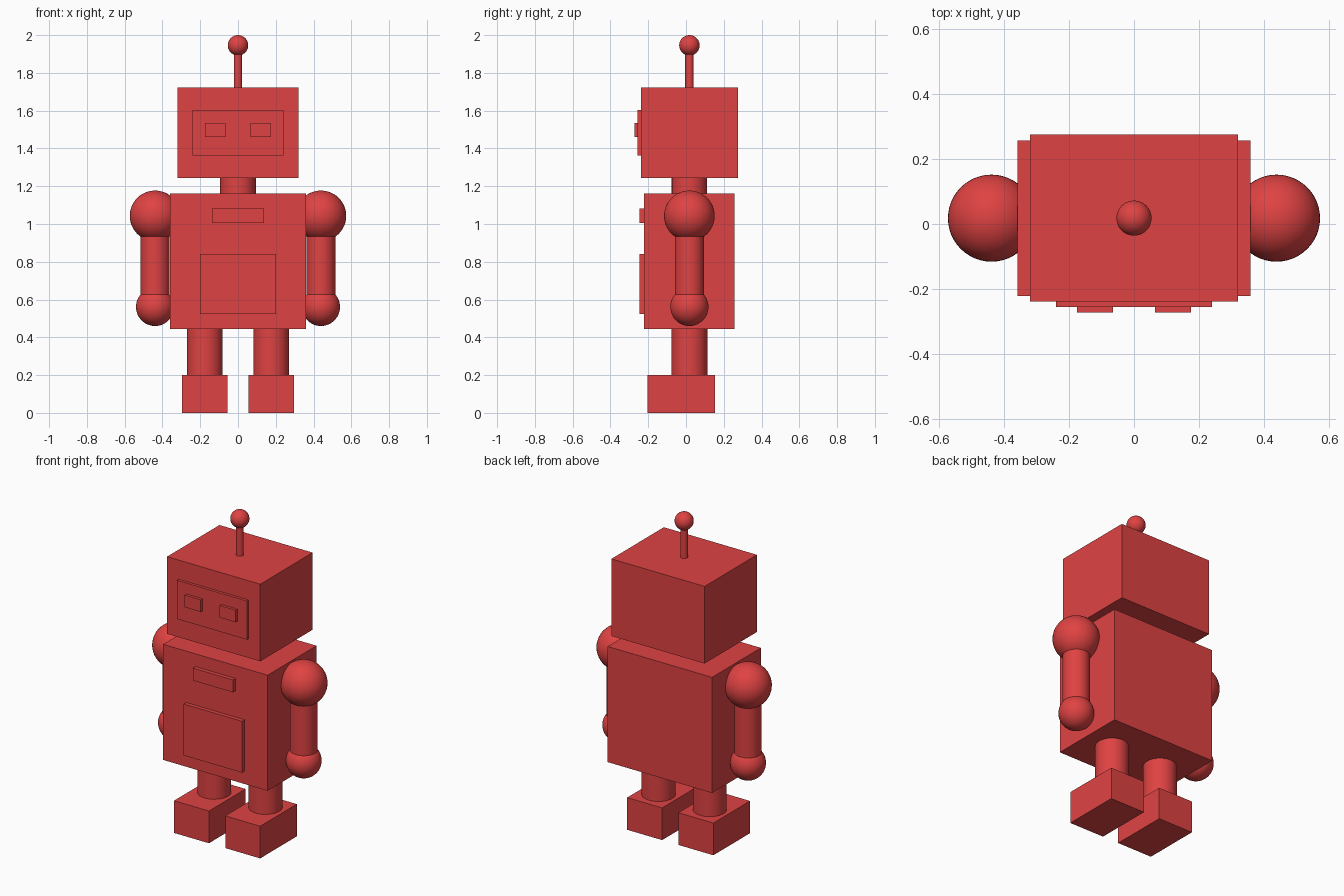
import bpy

if "Cube" in bpy.data.objects:
    bpy.data.objects.remove(bpy.data.objects["Cube"])

red = bpy.data.materials.new("red")
red.diffuse_color = (0.74, 0.055, 0.055, 1)
red.use_nodes = True
red.node_tree.nodes["Principled BSDF"].inputs["Base Color"].default_value = red.diffuse_color
CY = 0.018  # depth centre line of the robot


def finish(name, smooth=False):
    ob = bpy.context.object
    ob.name = name
    ob.data.materials.append(red)
    if smooth:
        bpy.ops.object.shade_smooth_by_angle()
    return ob


def box(name, x, y, z):
    """Box from (min, max) ranges on each axis."""
    bpy.ops.mesh.primitive_cube_add(size=1, location=[sum(r) / 2 for r in (x, y, z)])
    bpy.context.object.scale = [r[1] - r[0] for r in (x, y, z)]
    bpy.ops.object.transform_apply(location=False, rotation=False, scale=True)
    return finish(name)


def tube(name, x, r, z0, z1):
    bpy.ops.mesh.primitive_cylinder_add(vertices=48, radius=r, depth=z1 - z0,
                                        location=(x, CY, (z0 + z1) / 2))
    return finish(name, True)


def ball(name, x, r, z):
    bpy.ops.mesh.primitive_uv_sphere_add(segments=48, ring_count=24, radius=r,
                                         location=(x, CY, z))
    return finish(name, True)


# Head with raised face plate
box("head", (-0.32, 0.32), (-0.239, 0.275), (1.243, 1.722))
box("face_plate", (-0.24, 0.24), (-0.256, -0.239), (1.363, 1.603))

# Antenna
tube("antenna_rod", 0, 0.022, 1.722, 1.93)
ball("antenna_tip", 0, 0.054, 1.946)

# Neck and torso with raised panels
tube("neck", 0, 0.094, 1.16, 1.243)
box("torso", (-0.359, 0.359), (-0.222, 0.257), (0.443, 1.161))
box("chest_label", (-0.137, 0.137), (-0.247, -0.222), (1.005, 1.082))
box("belly_panel", (-0.2, 0.2), (-0.247, -0.222), (0.523, 0.842))

# Paired parts
for side, s in (("left", -1), ("right", 1)):
    cx = s * 0.12
    box(side + "_eye", (cx - 0.055, cx + 0.055), (-0.273, -0.256), (1.46, 1.535))
    ax = s * 0.439
    ball(side + "_shoulder", ax, 0.134, 1.043)
    tube(side + "_arm", ax, 0.077, 0.57, 1.04)
    ball(side + "_hand", ax, 0.101, 0.561)
    lx = s * 0.176
    tube(side + "_leg", lx, 0.095, 0.2, 0.443)
    box(side + "_foot", (lx - 0.12, lx + 0.12), (-0.205, 0.154), (0, 0.2))
